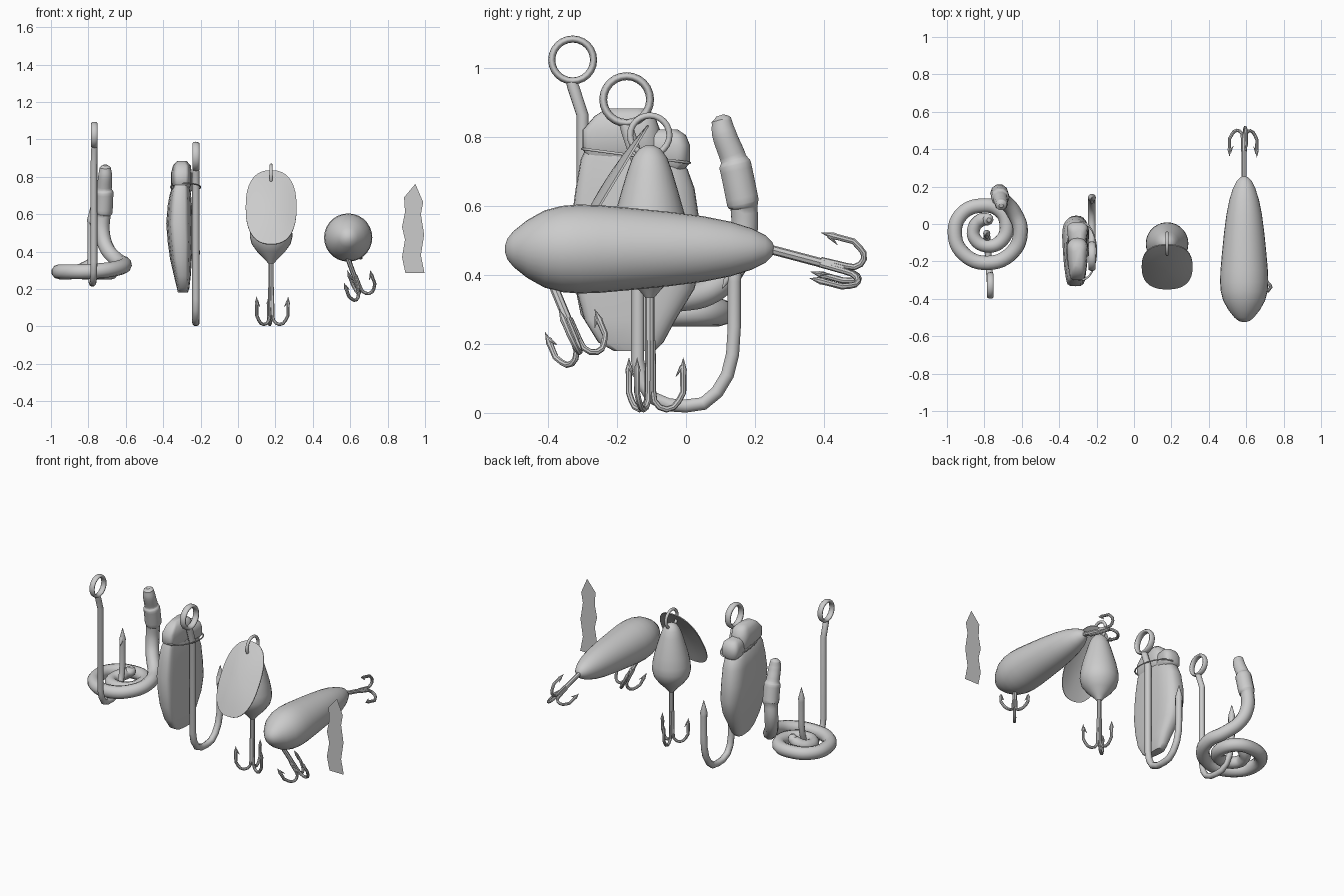
import bpy, math
from math import sin, cos, pi, copysign
from mathutils import Vector, Matrix

if "Cube" in bpy.data.objects:
    bpy.data.objects.remove(bpy.data.objects["Cube"])


def finish(ob, name, angle=40):
    ob.name = name
    bpy.ops.object.select_all(action='DESELECT')
    ob.select_set(True)
    bpy.context.view_layer.objects.active = ob
    if ob.type == 'CURVE':
        bpy.ops.object.convert(target='MESH')
        ob = bpy.context.object
    bpy.ops.object.shade_smooth_by_angle(angle=math.radians(angle))
    return ob


def new_mesh(name, verts, faces, angle=40):
    me = bpy.data.meshes.new(name)
    me.from_pydata([tuple(v) for v in verts], [], faces)
    ob = bpy.data.objects.new(name, me)
    bpy.context.collection.objects.link(ob)
    return finish(ob, name, angle)


def tube(name, strands, r, smooth=False, res=3):
    """strands: lists of (point, radius factor)"""
    cu = bpy.data.curves.new(name, 'CURVE')
    cu.dimensions = '3D'
    cu.bevel_depth = r
    cu.bevel_resolution = res
    cu.resolution_u = 6
    cu.use_fill_caps = True
    for pts in strands:
        sp = cu.splines.new('BEZIER' if smooth else 'POLY')
        dst = sp.bezier_points if smooth else sp.points
        dst.add(len(pts) - 1)
        for q, (p, f) in zip(dst, pts):
            if smooth:
                q.co = p
                q.handle_left_type = q.handle_right_type = 'AUTO'
            else:
                q.co = (*p, 1)
            q.radius = f
    ob = bpy.data.objects.new(name, cu)
    bpy.context.collection.objects.link(ob)
    return finish(ob, name)


def loft(name, rings, angle=50):
    n = len(rings[0])
    verts = [v for r in rings for v in r]
    faces = [(i*n+j, i*n+(j+1) % n, (i+1)*n+(j+1) % n, (i+1)*n+j)
             for i in range(len(rings)-1) for j in range(n)]
    faces += [tuple(range(n))[::-1], tuple(range((len(rings)-1)*n, len(rings)*n))]
    return new_mesh(name, verts, faces, angle)


def torus(name, loc, R, r, scale=(1, 1, 1), rot=(0, pi/2, 0)):
    bpy.ops.mesh.primitive_torus_add(major_radius=R, minor_radius=r, major_segments=24,
                                     minor_segments=10, location=loc, rotation=rot)
    ob = bpy.context.object
    ob.scale = scale
    return finish(ob, name)


def big_hook(name, x, y, z, s, yaw):
    """Single hook in the yz plane; (x, y, z) is the shank foot."""
    m = Matrix.Translation((x, y, z)) @ Matrix.Rotation(yaw, 4, 'Z') @ Matrix.Scale(s, 4)
    path = [(-.04, .845, .8), (-.03, .82, 1), (0, .73, 1), (0, .15, 1), (.012, .09, 1), (.04, .045, 1),
            (.09, .023, 1), (.14, .02, 1), (.19, .027, 1), (.23, .06, 1), (.26, .11, 1),
            (.275, .17, 1), (.28, .25, 1), (.28, .38, 1), (.28, .40, 1.1), (.28, .48, .05)]
    barb = [(.275, .41, .8), (.258, .385, .5), (.245, .36, .05)]
    tube(name, [[(m @ Vector((0, a, b)), f) for a, b, f in p] for p in (path, barb)], .02*s)
    torus(name + "_eye", m @ Vector((0, -.032, .908)), .068*s, .0115*s, (1, 1, 1.7))


def treble(name, start, end, R, ref, back=.15, r=.009):
    """Three-point hook: shaft from start to end, points curling back."""
    start, end = Vector(start), Vector(end)
    ax = (end - start).normalized()
    ref = Vector(ref)
    ref = (ref - ax * ref.dot(ax)).normalized()
    strands = [[(start, 1.5), (end - ax * .05, 1.5)]]
    for k in range(3):
        d = Matrix.Rotation(k * 2 * pi / 3, 3, ax) @ ref
        c = R / 2
        P = lambda out, up: end + d * out - ax * up
        arm = [(P(.008, .2 if R > .095 else .12), 1), (P(.01, c), 1)]
        arm += [(P(c + (c - .008) * -cos(t * pi / 6), c - c * sin(t * pi / 6)), 1) for t in range(1, 6)]
        arm += [(P(R, c), 1), (P(R, back - .05), 1), (P(R, back - .035), 1.15), (P(R, back), .05)]
        barb = [(P(R - .003, back - .025), .8), (P(R - .022, back - .055), .1)]
        strands += [arm, barb]
    tube(name, strands, r, res=2)


def lathe(name, profile, place, n=28):
    loft(name, [[place(r * cos(2*pi*j/n), r * sin(2*pi*j/n), h) for j in range(n)] for h, r in profile])


# Worm bait: hook and coiled worm with raised head
big_hook("worm_hook", -.77, -.30, .212, .893, .07)
worm = [(-.71, .098, .862, .3), (-.71, .102, .85, .75), (-.71, .11, .81, .92), (-.715, .138, .735, 1.0),
        (-.715, .142, .72, 1.22), (-.72, .165, .61, 1.22), (-.722, .168, .595, 1.02),
        (-.725, .165, .50, 1), (-.70, .13, .415, 1), (-.64, .06, .35, 1), (-.607, -.04, .33, 1),
        (-.65, -.15, .31, 1), (-.78, -.208, .295, 1), (-.91, -.16, .292, 1), (-.958, -.05, .292, 1),
        (-.92, .055, .292, 1), (-.82, .098, .292, 1), (-.72, .075, .29, 1), (-.68, -.01, .29, 1),
        (-.71, -.09, .29, .95), (-.78, -.118, .29, .9), (-.85, -.08, .29, .9),
        (-.855, -.02, .295, .9), (-.82, .02, .31, .9), (-.78, .025, .34, .8), (-.775, .022, .365, .3)]
tube("worm", [[((x, y, z), f) for x, y, z, f in worm]], .04, smooth=True)

# Cut bait chunk: lofted rounded sections, string and hook
big_hook("bait_hook", -.225, -.14, 0, 1, 0)


def section(z, y0, y1, x0, x1, tilt=0, n=28):
    out = []
    for j in range(n):
        a = 2 * pi * j / n
        cx, sy = (copysign(abs(t) ** .6, t) for t in (cos(a), sin(a)))
        x = (x0 + x1) / 2 + (x1 - x0) / 2 * cx * (1 + .12 * sin(3 * a))
        out.append((x, (y0 + y1) / 2 + (y1 - y0) / 2 * sy, z - tilt * sy))
    return out


loft("bait_body", [section(*s) for s in (
    (.18, -.21, -.09, -.32, -.27), (.205, -.255, -.065, -.325, -.262), (.27, -.295, -.03, -.34, -.255),
    (.36, -.32, .025, -.36, -.25), (.45, -.33, .045, -.372, -.245), (.55, -.333, .04, -.38, -.247),
    (.65, -.32, .025, -.372, -.25), (.72, -.305, .005, -.36, -.255, .015),
    (.745, -.29, -.01, -.345, -.26, .022))])
loft("bait_top_lump", [section(*s) for s in (
    (.74, -.285, -.07, -.34, -.262), (.765, -.3, -.07, -.355, -.25), (.82, -.3, -.075, -.355, -.25),
    (.86, -.265, -.09, -.345, -.255), (.883, -.23, -.12, -.325, -.275))])
loft("bait_side_lump", [section(*s) for s in (
    (.705, -.10, -.005, -.335, -.265), (.725, -.13, .012, -.355, -.25), (.775, -.13, .012, -.355, -.25),
    (.805, -.13, 0, -.345, -.255), (.822, -.12, -.025, -.325, -.275))])
torus("bait_string", (-.28, -.145, .745), 1, .04, (.08, .155, .1), (-.13, 0, 0))

# Spinner lure: teardrop weight, dished blade, ring, treble
SX, SY = .177, -.105
lathe("spinner_body", [(.335, .014), (.36, .035), (.40, .075), (.44, .104), (.48, .114), (.52, .112),
                       (.58, .1), (.64, .083), (.70, .065), (.74, .05), (.765, .032), (.776, .01)],
      lambda a, b, h: (SX + a, SY + b, h))
torus("spinner_ring", (SX, SY, .805), .057, .009)
treble("spinner_treble", (SX, SY, .36), (SX, SY, .01), .098, (-.14, 1, 0))

top, low = Vector((SX, -.112, .835)), Vector((SX, -.35, .44))
mid, up = (top + low) / 2, (top - low) / 2
out = Vector((0, -up.z, up.y)).normalized()
blade, n = [], 36
for k in (1, .75, .5, .25, .02):
    ring = []
    for j in range(n):
        a = 2 * pi * j / n
        cx, sz = (copysign(abs(t) ** .82, t) * k for t in (cos(a), sin(a)))
        ring.append(mid + Vector((.136 * cx, 0, 0)) + up * sz + out * .022 * (1 - k * k))
    blade.append(ring)
back = [[v - out * .006 for v in r] for r in blade]
loft("spinner_blade", back[::-1] + blade)

# Plug lure: fish-shaped body along y with belly and tail trebles
PX, PZ = .589, .475
lathe("plug_body", [(-.525, .008), (-.518, .03), (-.50, .052), (-.46, .084), (-.41, .112), (-.36, .125),
                    (-.31, .129), (-.25, .127), (-.16, .119), (-.05, .108), (.05, .095), (.13, .079),
                    (.19, .06), (.23, .04), (.25, .02), (.256, .005)],
      lambda a, b, h: (PX + a, h, PZ + b))
treble("tail_treble", (PX, .24, .475), (PX, .505, .405), .085, (.12, 0, 1), .14)
treble("belly_treble", (.585, -.385, .37), (.66, -.30, .165), .092, (-.077, -.09, -.04), .13)

# Thin ragged bait strip
edge = [(.895, .285), (.997, .285), (.978, .38), (.995, .49), (.978, .60), (.99, .665), (.948, .762),
        (.888, .69), (.893, .61), (.877, .53), (.893, .465), (.877, .37)]
new_mesh("bait_strip", [(x, -.347, z) for x, z in edge], [tuple(range(len(edge)))])
